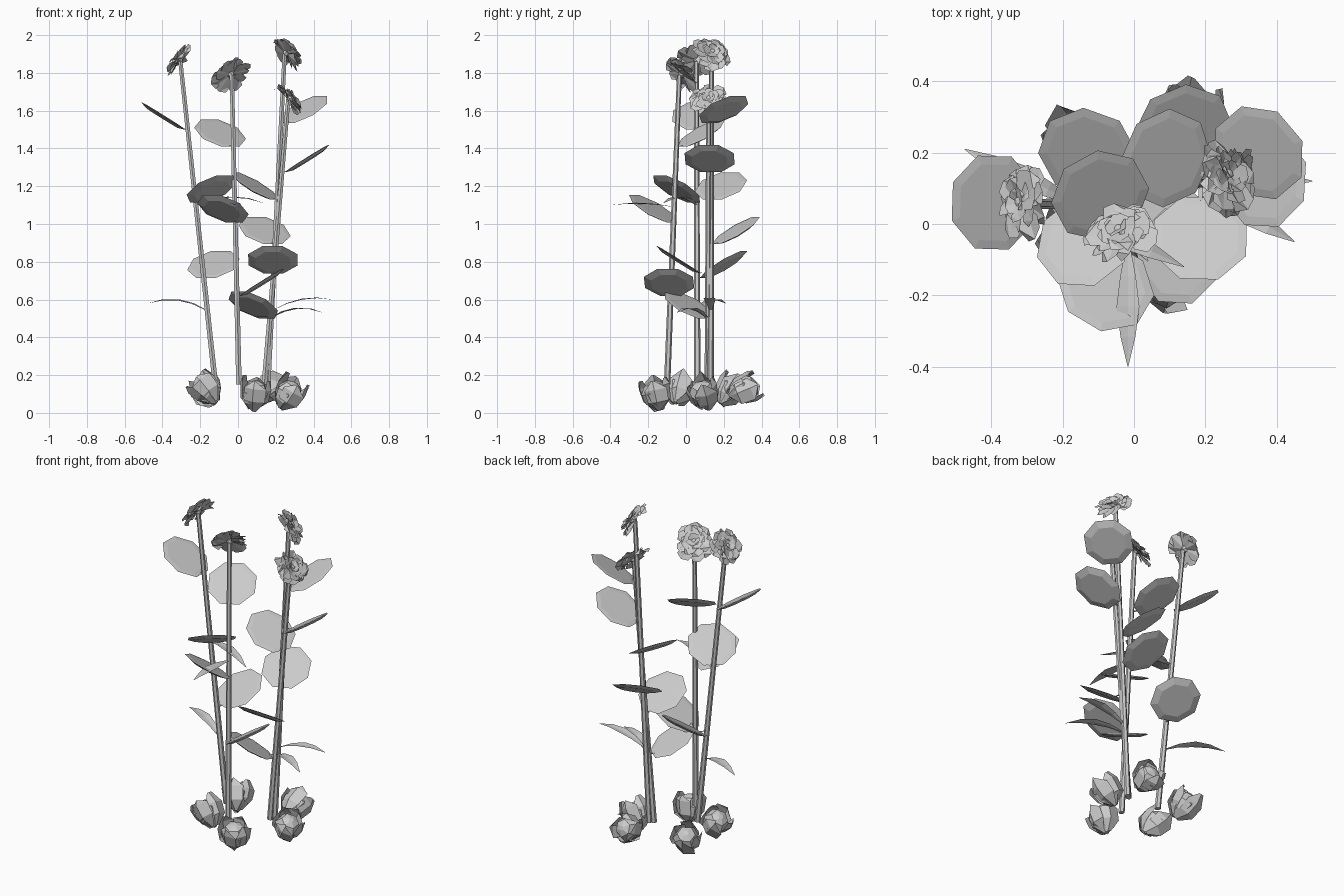
import bpy, bmesh, math, random
from mathutils import Vector, Matrix

if "Cube" in bpy.data.objects:
    bpy.data.objects.remove(bpy.data.objects["Cube"])

random.seed(4)
UP = Vector((0, 0, 1))


def make(name, bm):
    me = bpy.data.meshes.new(name)
    bm.to_mesh(me)
    bm.free()
    ob = bpy.data.objects.new(name, me)
    bpy.context.collection.objects.link(ob)
    return ob


def frame(origin, normal):
    # matrix whose local z points along normal
    return Matrix.Translation(origin) @ UP.rotation_difference(Vector(normal)).to_matrix().to_4x4()


def loft(bm, rings):
    # bridge consecutive rings of points with quads
    vs = [[bm.verts.new(p) for p in r] for r in rings]
    for a, b in zip(vs, vs[1:]):
        for i in range(len(a)):
            j = (i + 1) % len(a)
            bm.faces.new((a[i], a[j], b[j], b[i]))
    bm.faces.new(vs[0][::-1])
    bm.faces.new(vs[-1])


def strip(bm, rows):
    # sheet of quads from rows of points
    vs = [[bm.verts.new(p) for p in r] for r in rows]
    for a, b in zip(vs, vs[1:]):
        for k in range(len(a) - 1):
            bm.faces.new((a[k], a[k + 1], b[k + 1], b[k]))


def ring(n, r, z, sx=1.0):
    return [Vector((sx * r * math.cos(2 * math.pi * (i + .5) / n),
                    r * math.sin(2 * math.pi * (i + .5) / n), z)) for i in range(n)]


# stems: bottom point, top point
STEMS = {
    "A": (Vector((-.12, .06, .15)), Vector((-.305, .055, 1.86))),
    "B": (Vector((.005, -.10, .15)), Vector((-.033, -.035, 1.79))),
    "C": (Vector((.155, .13, .10)), Vector((.247, .135, 1.90))),
    "D": (Vector((.135, .115, .10)), Vector((.265, .12, 1.65))),
}


def on_stem(key, z):
    a, b = STEMS[key]
    return a.lerp(b, (z - a.z) / (b.z - a.z))


for key, (a, b) in STEMS.items():
    bm = bmesh.new()
    loft(bm, [[a + p for p in ring(6, .017, 0)], [b + p for p in ring(6, .013, 0)]])
    make("stem_" + key, bm)


# flowers: layered wide crumpled petals around a small centre and calyx
def flower(name, c, n, radius):
    bm = bmesh.new()
    for count, r, lift, tilt in ((9, 1.0, -.006, .0), (8, .84, .002, .1),
                                 (6, .6, .008, .22), (5, .36, .012, .4)):
        for i in range(count):
            L = radius * r * random.uniform(.88, 1.06)
            w = L * math.pi / count * 1.1
            f = L * random.uniform(.02, .12)
            pts = [(.1 * L, 0, 0), (.55 * L, -w * .9, f), (.88 * L, -w * .8, -f),
                   (L, 0, .3 * f), (.86 * L, w * .8, f), (.55 * L, w * .9, f)]
            m = (Matrix.Translation((0, 0, lift))
                 @ Matrix.Rotation(2 * math.pi * (i + random.uniform(-.2, .2)) / count + r * 3, 4, 'Z')
                 @ Matrix.Rotation(-tilt + random.uniform(-.16, .16), 4, 'Y')
                 @ Matrix.Rotation(random.uniform(-.35, .35), 4, 'X'))
            v = [bm.verts.new(m @ Vector(p)) for p in pts]
            for t in ((0, 1, 3), (1, 2, 3), (0, 3, 5), (3, 4, 5)):
                bm.faces.new([v[k] for k in t])
    loft(bm, [ring(6, .01, -.02), ring(6, .022, -.005), ring(6, .018, .014), ring(6, .006, .02)])
    make(name, bm).matrix_world = frame(c, n)


flower("flower_left", (-.314, .062, 1.87), (-.84, .08, .53), .114)
flower("flower_middle", (-.04, -.02, 1.795), (-.35, .65, .65), .114)
flower("flower_right_high", (.258, .137, 1.908), (.72, .36, .58), .11)
flower("flower_right_low", (.274, .12, 1.66), (.76, -.1, .62), .107)

# round leaves: stem and centre; each rises away from its stem at about 30 degrees
LEAVES = [
    ("A", -.395, .06, 1.57), ("B", -.095, .08, 1.48), ("D", .35, .20, 1.605),
    ("C", .365, .125, 1.345), ("C", .09, .185, 1.20),
    ("B", -.08, -.175, 1.08), ("A", -.14, -.05, 1.185), ("C", .14, .265, .965),
    ("A", -.13, .20, .785), ("D", .185, -.04, .81), ("D", .08, .01, .57),
    ("B", .125, -.09, .69),
]
for i, (key, x, y, z) in enumerate(LEAVES):
    c = Vector((x, y, z))
    p = on_stem(key, z - .07)
    h = Vector((x - p.x, y - p.y, 0)).normalized()
    u = (h * math.cos(math.radians(32)) + UP * math.sin(math.radians(32)))
    w = UP.cross(h)
    m = Matrix((u, w, u.cross(w))).transposed().to_4x4()
    m.translation = c
    bm = bmesh.new()
    loft(bm, [ring(8, .10, -.012, 1.04), ring(8, .141, .001, 1.04), ring(8, .115, .004, 1.04)])
    make("round_leaf_%02d" % i, bm).matrix_world = m
    # short stalk joining leaf to stem
    bm = bmesh.new()
    e = c - u * .12
    loft(bm, [[p + q for q in ring(5, .007, 0)], [e + q for q in ring(5, .006, 0)]])
    make("leaf_stalk_%02d" % i, bm)

# slender arching leaves: stem, start height, tip, arch height
BLADES = [
    ("A", .54, (-.475, .21, .58), .035), ("D", .50, (.45, -.05, .53), .035),
    ("C", .54, (.50, .12, .60), .03), ("A", 1.10, (.14, -.12, 1.11), .035),
    ("B", 1.09, (-.017, -.40, 1.10), .012),
]
for i, (key, z, tip, arch) in enumerate(BLADES):
    p, tip = on_stem(key, z), Vector(tip)
    side = UP.cross(tip - p).normalized()
    bm = bmesh.new()
    rows = []
    for t, wd in ((0, .006), (.25, .022), (.5, .032), (.75, .021), (1, .001)):
        mid = p.lerp(tip, t) + UP * (arch * 4 * t * (1 - t))
        rows.append([mid + side * s * wd + UP * (abs(s) * wd * .15) for s in (-1, 0, 1)])
    strip(bm, rows)
    make("slender_leaf_%d" % i, bm)


# fallen buds: faceted core wrapped by a few broad pointed petals
def bud(name, c, n):
    bm = bmesh.new()
    loft(bm, [ring(6, .012, -.09), ring(6, .06, -.045), ring(6, .076, .01),
              ring(6, .05, .055), ring(6, .015, .07)])
    for i in range(4):
        m = Matrix.Rotation(2 * math.pi * i / 4 + random.uniform(-.3, .3), 4, 'Z')
        rows = []
        for z, r, half in ((-.088, .02, .6), (-.03, .074, .85), (.04, .084, .8), (.085, .066, .12)):
            zz = z + random.uniform(-.012, .012)
            rows.append([m @ Vector(((r + .010 * k) * math.cos(half * k),
                                     (r + .010 * k) * math.sin(half * k), zz)) for k in (-1, 0, 1)])
        strip(bm, rows)
    make(name, bm).matrix_world = frame(c, n)


bud("bud_back_left", (-.165, .23, .12), (-.3, .5, .75))
bud("bud_front_left", (-.172, -.04, .12), (-.6, .2, .7))
bud("bud_front", (.09, -.16, .10), (.1, -.2, .95))
bud("bud_right", (.268, .09, .10), (.5, -.2, .8))
bud("bud_back_right", (.165, .31, .125), (.1, .85, .35))
